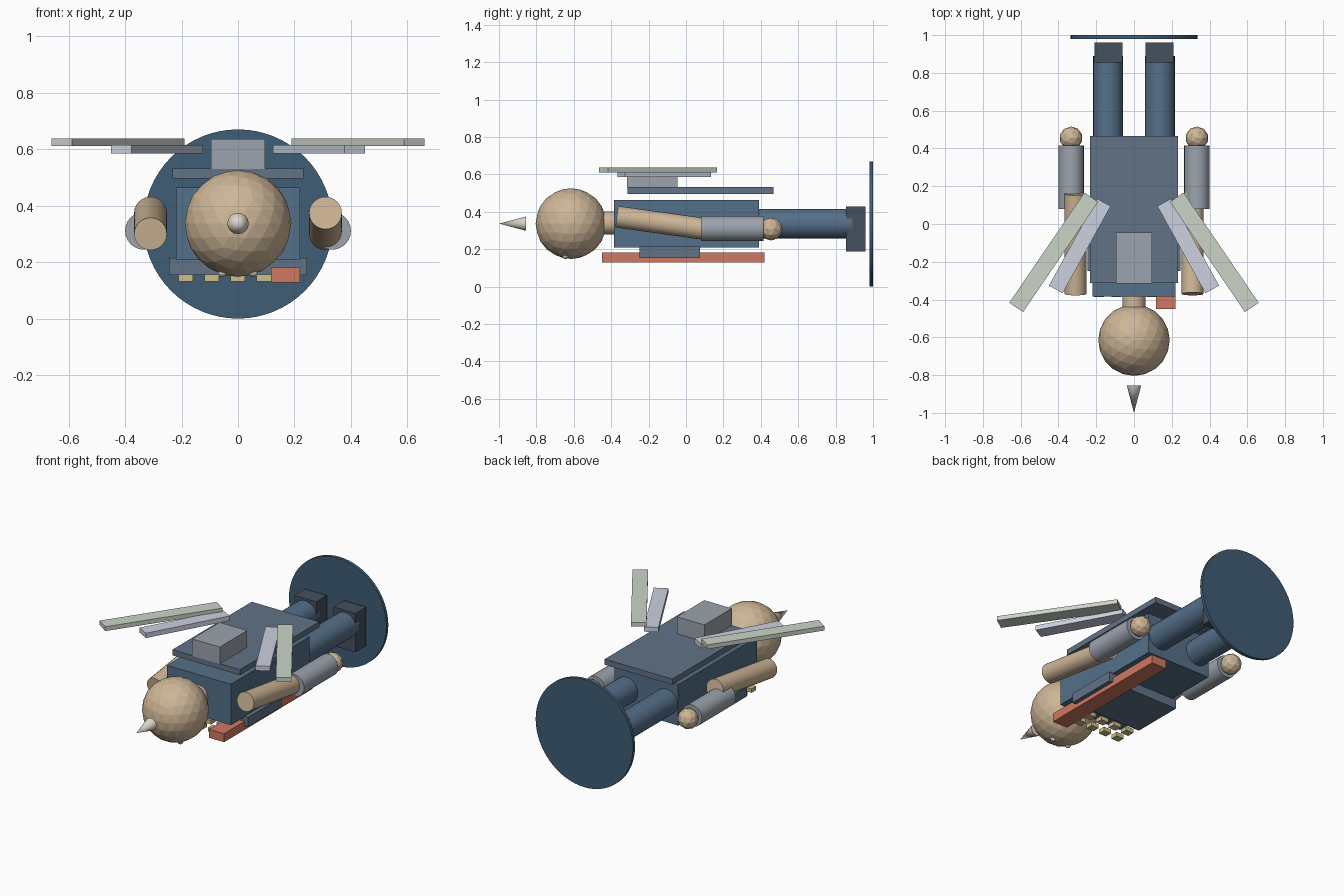
import bpy, math
from mathutils import Vector

if "Cube" in bpy.data.objects:
    bpy.data.objects.remove(bpy.data.objects["Cube"])


def mat(name, r, g, b):
    m = bpy.data.materials.new(name)
    m.diffuse_color = (r, g, b, 1)
    m.use_nodes = True
    m.node_tree.nodes["Principled BSDF"].inputs["Base Color"].default_value = m.diffuse_color
    return m


NAVY = mat("navy", 0.05, 0.11, 0.18)
BLUE = mat("blue", 0.09, 0.16, 0.25)
SLATE = mat("slate", 0.12, 0.17, 0.24)
DARK = mat("dark", 0.06, 0.08, 0.11)
SKIN = mat("skin", 0.62, 0.47, 0.31)
STEEL = mat("steel", 0.33, 0.37, 0.42)
GOLD = mat("gold", 0.62, 0.52, 0.25)
RED = mat("red", 0.62, 0.19, 0.12)
PALE = mat("pale", 0.60, 0.64, 0.74)
SAGE = mat("sage", 0.60, 0.66, 0.58)
IVORY = mat("ivory", 0.72, 0.68, 0.60)


def finish(name, m):
    o = bpy.context.object
    o.name = name
    o.data.materials.append(m)
    return o


def box(name, m, center, size, rz=0):
    bpy.ops.mesh.primitive_cube_add(size=1, location=center, rotation=(0, 0, rz))
    o = finish(name, m)
    o.scale = size
    return o


def tube(name, m, a, b, r, sides=24, r2=None):
    a, b = Vector(a), Vector(b)
    bpy.ops.mesh.primitive_cone_add(
        vertices=sides, radius1=r, radius2=r if r2 is None else r2,
        depth=(b - a).length, location=(a + b) / 2,
        rotation=(b - a).to_track_quat('Z', 'Y').to_euler())
    o = finish(name, m)
    bpy.ops.object.shade_smooth_by_angle(angle=math.radians(30))
    return o


def ball(name, m, center, r, sub):
    bpy.ops.mesh.primitive_ico_sphere_add(subdivisions=sub, radius=r, location=center)
    return finish(name, m)


ZC = 0.337  # body axis height

# Base disc, standing upright behind the feet
tube("base_disc", NAVY, (0, 0.98, 0.335), (0, 1.0, 0.335), 0.335, 64)

# Head, neck and spike
ball("head", SKIN, (0, -0.615, ZC), 0.189, 3)
tube("neck", SKIN, (0, -0.46, 0.34), (0, -0.37, 0.34), 0.062)
tube("head_spike", IVORY, (0, -0.855, ZC), (0, -1.0, ZC), 0.038, 16, 0)

# Torso, back plate, pack and chest plate
box("torso", BLUE, (0, 0.003, ZC), (0.44, 0.775, 0.255))
box("back_plate", SLATE, (0, 0.077, 0.514), (0.465, 0.78, 0.035))
box("back_pack", STEEL, (0, -0.18, 0.583), (0.19, 0.27, 0.106))
box("belt_plate", SLATE, (0, -0.087, 0.184), (0.49, 0.325, 0.06))
box("front_bar", RED, (0.168, -0.015, 0.155), (0.103, 0.87, 0.053))

# Two rows of small studs on the underside
for row, y in enumerate((-0.28, -0.365)):
    for i in range(4):
        box(f"stud_{row}_{i}", GOLD, (-0.185 + 0.092 * i, y, 0.143), (0.052, 0.045, 0.025))

for side, s in (("left", -1), ("right", 1)):
    # Eyes
    ball(f"{side}_eye", IVORY, (s * 0.055, -0.645, 0.164), 0.017, 2)
    # Legs and boots
    tube(f"{side}_leg", BLUE, (s * 0.137, 0.37, ZC), (s * 0.137, 0.89, ZC), 0.079)
    box(f"{side}_boot", DARK, (s * 0.135, 0.908, 0.308), (0.15, 0.105, 0.242))
    # Arms swing in opposite directions
    tube(f"{side}_upper_arm", SKIN, (s * 0.31, -0.37, ZC + s * 0.037),
         (s * 0.31, 0.16, ZC - s * 0.037), 0.058)
    tube(f"{side}_forearm", STEEL, (s * 0.333, 0.08, 0.311), (s * 0.333, 0.415, 0.311), 0.067)
    ball(f"{side}_hand", SKIN, (s * 0.333, 0.455, 0.308), 0.061, 2)
    # Swept wing blades
    box(f"{side}_inner_wing", PALE, (s * 0.287, -0.116, 0.6), (0.083, 0.526, 0.03),
        s * math.radians(28.9))
    box(f"{side}_outer_wing", SAGE, (s * 0.425, -0.15, 0.624), (0.088, 0.706, 0.027),
        s * math.radians(34.3))
